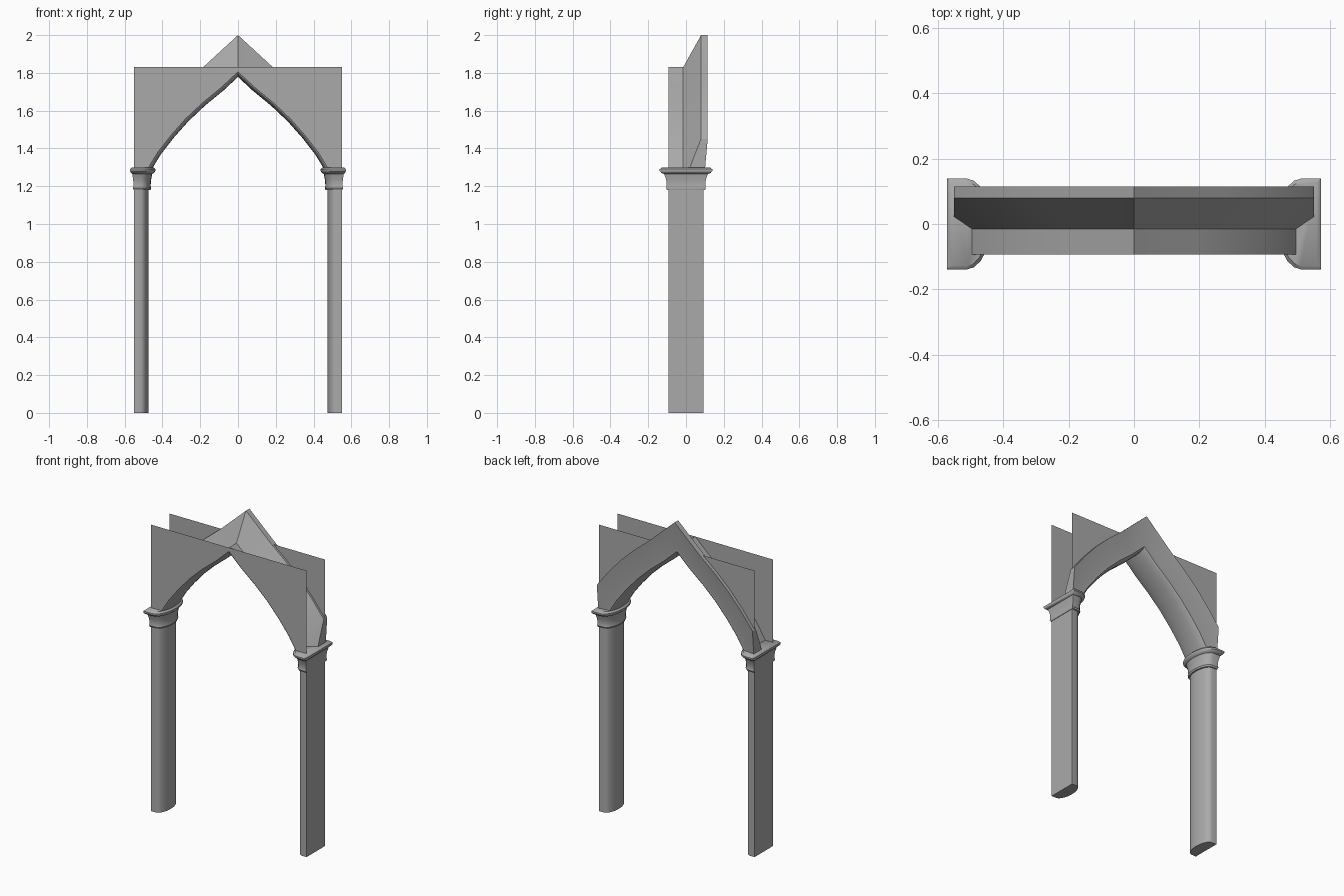
import bpy, bmesh, math
from mathutils import Matrix, Vector

cube = bpy.data.objects.get("Cube")
if cube:
    bpy.data.objects.remove(cube, do_unlink=True)

STONE = (0.4, 0.4, 0.4, 1.0)
stone = bpy.data.materials.new("grey_stone")
stone.use_nodes = True
stone.diffuse_color = STONE
bsdf = stone.node_tree.nodes["Principled BSDF"]
bsdf.inputs["Base Color"].default_value = STONE
bsdf.inputs["Roughness"].default_value = 0.8

HALF_SPAN, HALF_DEPTH = 0.55, 0.093
SPRING, WALL_TOP = 1.3, 1.83

# Right half of the pointed arch line, from the apex down past the springing
ARCH = [Vector(p) for p in ((0, WALL_TOP), (0.1, 1.737), (0.2, 1.655), (0.29, 1.57),
                            (0.37, 1.48), (0.44, 1.39), (0.495, SPRING), (0.545, 1.2))]


def finish(name, bm, angle=30):
    """Mirror a half across x = 0 and turn it into an object."""
    bmesh.ops.mirror(bm, geom=bm.verts[:] + bm.edges[:] + bm.faces[:],
                     matrix=Matrix.Identity(4), merge_dist=0.0005, axis='X')
    bmesh.ops.recalc_face_normals(bm, faces=bm.faces[:])
    mesh = bpy.data.meshes.new(name)
    bm.to_mesh(mesh)
    bm.free()
    mesh.materials.append(stone)
    obj = bpy.data.objects.new(name, mesh)
    bpy.context.collection.objects.link(obj)
    bpy.ops.object.select_all(action='DESELECT')
    obj.select_set(True)
    bpy.context.view_layer.objects.active = obj
    bpy.ops.object.shade_smooth_by_angle(angle=math.radians(angle))
    return obj


def bridge(bm, rings):
    """Join closed rings of vertices with quads."""
    for a, b in zip(rings, rings[1:]):
        n = len(a)
        for i in range(n):
            j = (i + 1) % n
            bm.faces.new((a[i], a[j], b[j], b[i]))


def half_round(outer, inner, width, segments=10):
    """Plan of a pier: flat outside, rounded towards the opening."""
    start = inner + 0.55 * (outer - inner)
    pts = [(outer, -width)]
    for i in range(segments + 1):
        a = math.pi * i / segments
        pts.append((start - (start - inner) * math.sin(a), -width * math.cos(a)))
    return pts + [(outer, width)]


def loft(name, levels):
    """Stack half-round plans given as (z, outer, inner, width)."""
    bm = bmesh.new()
    rings = [[bm.verts.new((x, y, z)) for x, y in half_round(o, i, w)]
             for z, o, i, w in levels]
    bridge(bm, rings)
    bm.faces.new(rings[0])
    bm.faces.new(rings[-1])
    return finish(name, bm, 40)


# Engaged columns
loft("columns", [(0, HALF_SPAN, 0.473, HALF_DEPTH), (1.2, HALF_SPAN, 0.473, HALF_DEPTH)])

# Capitals: neck ring, flared bell and rounded slab
loft("capitals", [
    (1.18, 0.553, 0.463, 0.1), (1.19, 0.556, 0.459, 0.105), (1.2, 0.553, 0.463, 0.102),
    (1.235, 0.555, 0.46, 0.105), (1.265, 0.56, 0.454, 0.116), (1.27, 0.567, 0.446, 0.13),
    (1.28, 0.572, 0.438, 0.139), (1.29, 0.572, 0.438, 0.139), (1.3, 0.56, 0.448, 0.127)])

# Thin spandrel walls on the front and back
for name, y in (("front_spandrel", -HALF_DEPTH), ("back_spandrel", HALF_DEPTH)):
    bm = bmesh.new()
    outline = [tuple(p) for p in ARCH[:-1]] + [(HALF_SPAN, SPRING), (HALF_SPAN, WALL_TOP)]
    bm.faces.new([bm.verts.new((x, y, z)) for x, z in outline])
    finish(name, bm)

# Arch section as (depth, offset outwards): stepped hood above, rounded rib below
section = [(-HALF_DEPTH, 0), (-0.015, 0), (0.08, 0.126), (0.115, 0.126), (HALF_DEPTH, 0)]
for i in range(11):
    a = math.pi * i / 10
    section.append((HALF_DEPTH * math.cos(a), -0.018 - 0.02 * math.sin(a)))

# Sweep the section along the arch line
bm = bmesh.new()
rings = []
for k, p in enumerate(ARCH):
    if k == 0:
        normal = Vector((0, 1.35))  # mitre at the apex
    else:
        d = (ARCH[min(k + 1, len(ARCH) - 1)] - ARCH[k - 1]).normalized()
        normal = Vector((-d.y, d.x))
    rings.append([bm.verts.new((p.x + normal.x * o, y, p.y + normal.y * o))
                  for y, o in section])
bridge(bm, rings)
bm.faces.new(rings[-1])


def trim(co, no):
    cut = bmesh.ops.bisect_plane(bm, geom=bm.verts[:] + bm.edges[:] + bm.faces[:],
                                 plane_co=co, plane_no=no, clear_outer=True)
    return [e for e in cut["geom_cut"] if isinstance(e, bmesh.types.BMEdge)]


# Trim flush with the outer wall and the top of the capitals
bmesh.ops.holes_fill(bm, edges=trim((HALF_SPAN, 0, 0), (1, 0, 0)), sides=0)
trim((0, 0, SPRING - 0.005), (0, 0, -1))
finish("arch_rib", bm)
